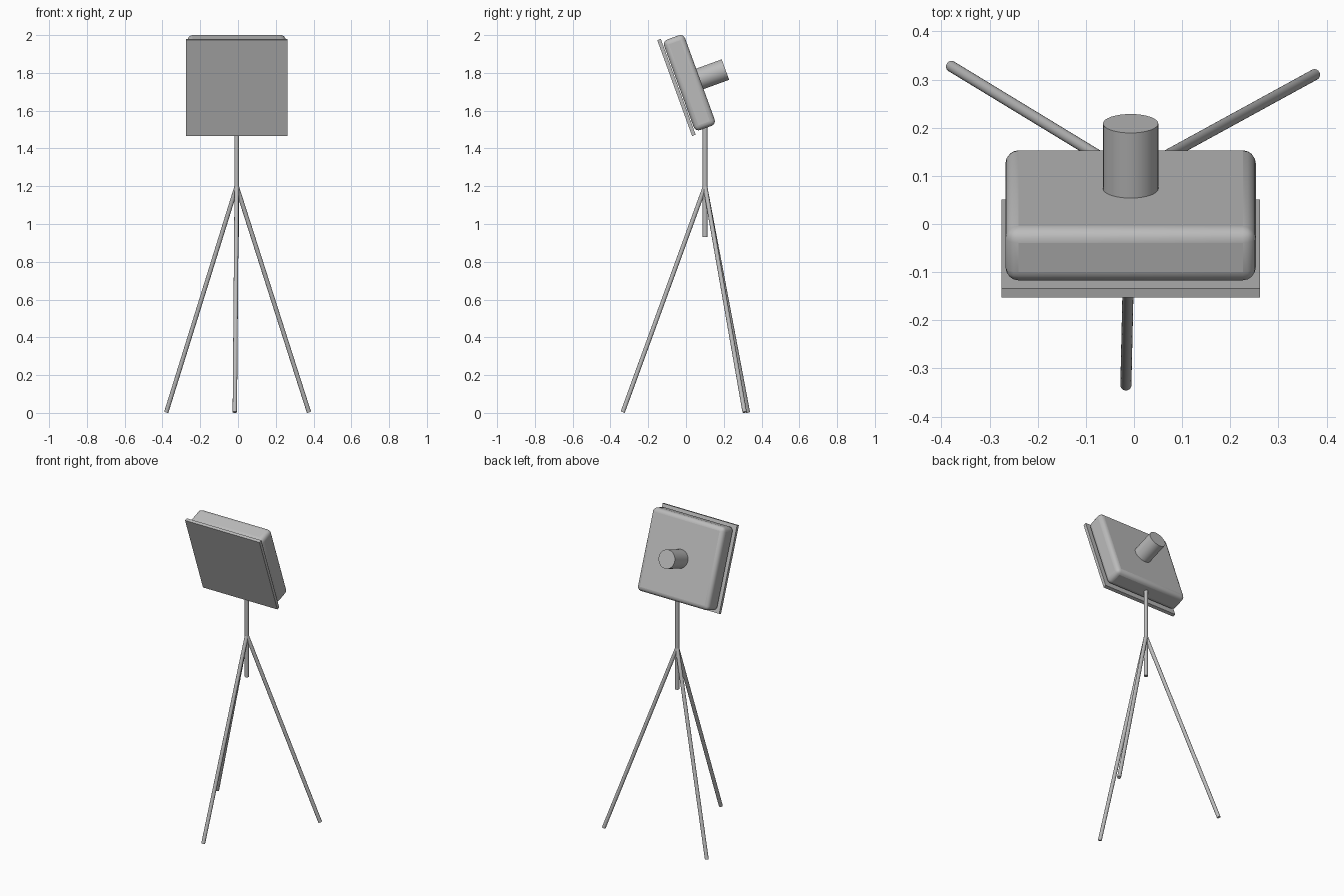
import bpy
from math import radians, sin, cos
from mathutils import Vector

cube = bpy.data.objects.get("Cube")
if cube:
    bpy.data.objects.remove(cube, do_unlink=True)

# One grey material for everything
grey = bpy.data.materials.new("neutral grey")
grey.use_nodes = True
colour = (0.5, 0.5, 0.5, 1)
grey.diffuse_color = colour
grey.node_tree.nodes["Principled BSDF"].inputs["Base Color"].default_value = colour

TILT = radians(20)
CX = -0.007
BACK = Vector((0, cos(TILT), sin(TILT)))  # direction the head's rear points


def finish(name):
    ob = bpy.context.object
    ob.name = name
    ob.data.materials.append(grey)
    return ob


def tilted_box(name, centre, size, bevel=0):
    bpy.ops.mesh.primitive_cube_add(size=1, location=centre, rotation=(TILT, 0, 0))
    ob = finish(name)
    ob.scale = size
    bpy.ops.object.transform_apply(location=False, rotation=False, scale=True)
    if bevel:
        mod = ob.modifiers.new("rounded edges", "BEVEL")
        mod.width = bevel
        mod.segments = 4
        bpy.ops.object.shade_smooth_by_angle(angle=radians(30))
    return ob


def rod(name, start, end, radius, sides):
    start, end = Vector(start), Vector(end)
    axis = end - start
    bpy.ops.mesh.primitive_cylinder_add(
        vertices=sides, radius=radius, depth=axis.length, location=(start + end) / 2,
        rotation=axis.to_track_quat("Z", "Y").to_euler())
    finish(name)
    bpy.ops.object.shade_smooth_by_angle(angle=radians(40))


# Tilted head: rounded housing, flat front panel and rear knob
head = Vector((CX, 0.018, 1.748))
tilted_box("housing", head, (0.52, 0.118, 0.51), 0.027)
tilted_box("front_panel", head - BACK * 0.073, (0.537, 0.02, 0.54))
rod("rear_knob", head, head + BACK * 0.203, 0.0575, 32)

# Centre post
post = Vector((CX, 0.101, 0))
rod("centre_post", post + Vector((0, 0, 0.93)), post + Vector((0, 0, 1.55)), 0.0125, 24)

# Three splayed legs
for name, angle in (("front_leg", 268.7), ("right_rear_leg", 148.7), ("left_rear_leg", 28.7)):
    a = radians(angle)
    foot = post + Vector((0.436 * cos(a), 0.436 * sin(a), 0.004))
    rod(name, post + Vector((0, 0, 1.2)), foot, 0.0115, 24)
